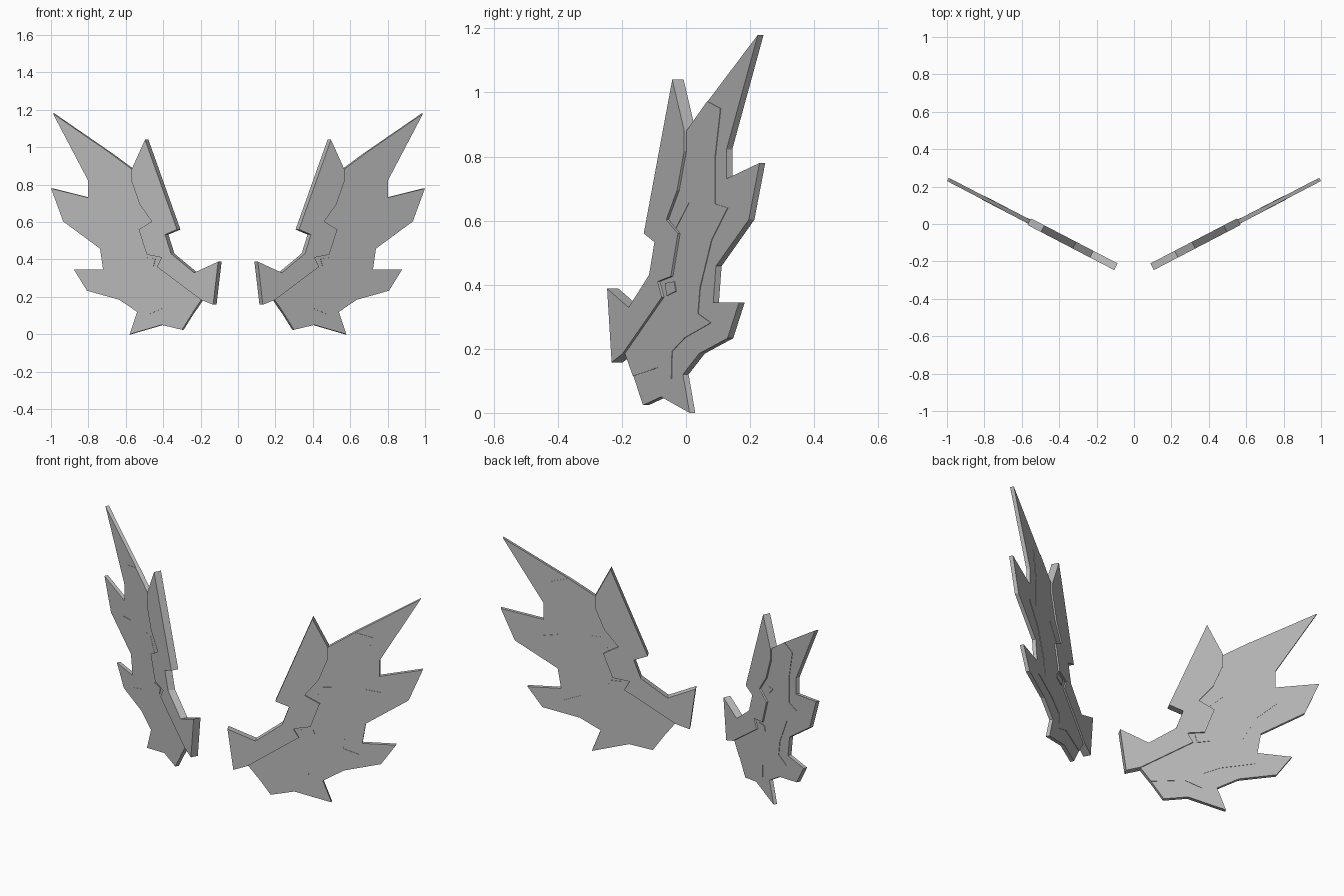
import bpy, bmesh, math
from mathutils import Vector

grey = bpy.data.materials.new("plain grey")
grey.diffuse_color = (0.5, 0.5, 0.5, 1)

SLOPE = 0.52                                     # how far each wing sweeps back
NORMAL = Vector((SLOPE, -1, 0)).normalized()


def plate(name, outline, thickness):
    """Flat plate in the swept wing plane from an (x, z) outline, mirrored."""
    bm = bmesh.new()
    verts = [bm.verts.new(Vector((x, -0.228 + (x - 0.098) * SLOPE, z))
                          - NORMAL * thickness / 2) for x, z in outline]
    face = bm.faces.new(verts)
    top = bmesh.ops.extrude_face_region(bm, geom=[face])["geom"]
    bmesh.ops.translate(bm, vec=NORMAL * thickness,
                        verts=[v for v in top if isinstance(v, bmesh.types.BMVert)])
    bmesh.ops.recalc_face_normals(bm, faces=bm.faces)
    mesh = bpy.data.meshes.new(name)
    bm.to_mesh(mesh)
    bm.free()
    mesh.materials.append(grey)
    obj = bpy.data.objects.new(name, mesh)
    bpy.context.collection.objects.link(obj)
    obj.modifiers.new("other side", "MIRROR").use_mirror_merge = False
    return obj


# Shared seams between neighbouring layers
bone_seam = [(0.56, 0.881), (0.56, 0.818), (0.517, 0.695), (0.452, 0.603),
             (0.522, 0.56), (0.479, 0.426), (0.40, 0.41), (0.425, 0.361),
             (0.19, 0.185)]
feather_seam = [(0.238, 0.115), (0.39, 0.142), (0.468, 0.108), (0.472, 0.192),
                (0.55, 0.235), (0.705, 0.281), (0.628, 0.31), (0.64, 0.39),
                (0.71, 0.54), (0.806, 0.64), (0.731, 0.652), (0.731, 0.80),
                (0.763, 0.95), (0.683, 0.972)]

# Thick leading edge
bone = [(0.124, 0.158), (0.097, 0.388), (0.226, 0.329), (0.349, 0.431),
        (0.381, 0.533), (0.317, 0.56), (0.488, 1.04)]
plate("wing_bone", bone + bone_seam, 0.04)

# Middle layer
plate("wing_middle", bone_seam + feather_seam, 0.024)

# Jagged outer feathers
tips = [(0.985, 1.18), (0.797, 0.822), (0.797, 0.731), (0.995, 0.78),
        (0.93, 0.603), (0.733, 0.458), (0.717, 0.345), (0.872, 0.345),
        (0.803, 0.233), (0.632, 0.185), (0.535, 0.12), (0.575, 0.0),
        (0.404, 0.05), (0.295, 0.024)]
plate("wing_feathers", feather_seam + tips, 0.02)

# Small raised details on the middle layer
plate("wing_stud", [(0.435, 0.405), (0.49, 0.41), (0.50, 0.38), (0.445, 0.365)], 0.03)
plate("wing_barb", [(0.495, 0.573), (0.535, 0.652), (0.575, 0.655)], 0.026)
